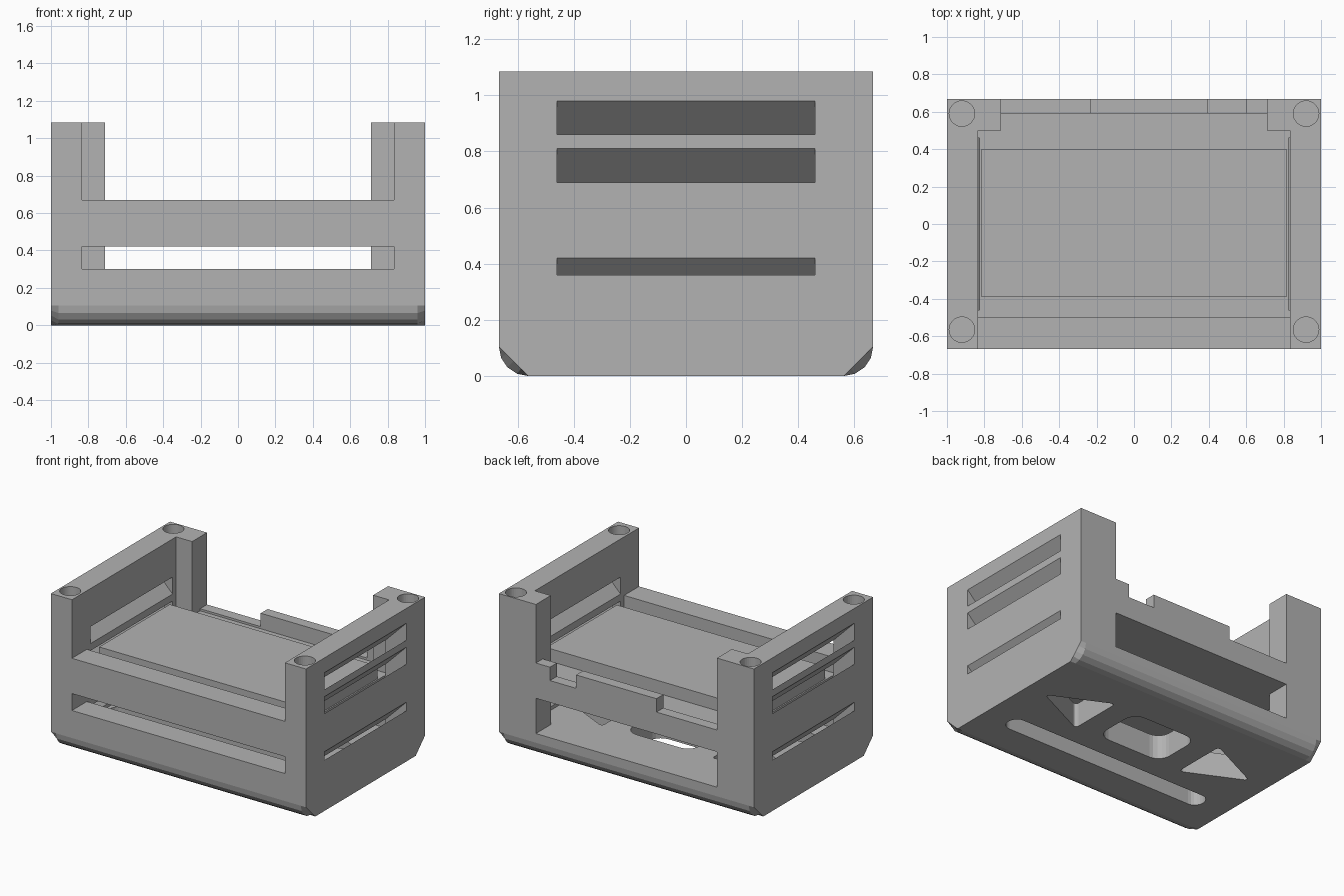
import bpy, bmesh
from math import sin, cos, pi

if "Cube" in bpy.data.objects:
    bpy.data.objects.remove(bpy.data.objects["Cube"])

W, D, H = 1.0, 0.667, 1.085      # half width, half depth, height
IN, POST = 0.835, 0.71           # inner side wall, inner edge of rear posts
FLOOR, DECK, RIM = 0.17, 0.56, 0.67

grey = bpy.data.materials.new("plain grey")
grey.use_nodes = True
grey.diffuse_color = (0.45, 0.45, 0.45, 1)
grey.node_tree.nodes["Principled BSDF"].inputs["Base Color"].default_value = grey.diffuse_color


def finish(name, bm):
    bmesh.ops.recalc_face_normals(bm, faces=bm.faces)
    mesh = bpy.data.meshes.new(name)
    bm.to_mesh(mesh)
    bm.free()
    mesh.materials.append(grey)
    obj = bpy.data.objects.new(name, mesh)
    bpy.context.collection.objects.link(obj)
    return obj


def loft(name, rings):
    """Skin a row of equal point rings and cap both ends."""
    bm = bmesh.new()
    rows = [[bm.verts.new(p) for p in ring] for ring in rings]
    n = len(rows[0])
    for a, b in zip(rows, rows[1:]):
        for i in range(n):
            j = (i + 1) % n
            bm.faces.new((a[i], a[j], b[j], b[i]))
    bm.faces.new(rows[0])
    bm.faces.new(rows[-1])
    return finish(name, bm)


def box(name, x0, x1, y0, y1, z0, z1):
    outline = [(x0, y0), (x1, y0), (x1, y1), (x0, y1)]
    return loft(name, [[(x, y, z) for x, y in outline] for z in (z0, z1)])


def rounded_cutter(name, outline, radius):
    """Upright prism through the floor with rounded corners."""
    obj = loft(name, [[(x, y, z) for x, y in outline] for z in (-0.1, FLOOR + 0.1)])
    bm = bmesh.new()
    bm.from_mesh(obj.data)
    upright = [e for e in bm.edges if abs(e.verts[0].co.z - e.verts[1].co.z) > 0.1]
    bmesh.ops.bevel(bm, geom=upright, offset=radius, offset_type='OFFSET',
                    segments=5, profile=0.5, affect='EDGES')
    bm.to_mesh(obj.data)
    bm.free()
    return obj


# Case block: rounded lower front and rear edges that end in flat chamfers
R, STEPS = 0.105, 4


def profile(x, flat):
    half = []
    for i in range(STEPS + 1):
        t = i / STEPS
        a = t * pi / 2
        u, v = (t, 1 - t) if flat else (1 - cos(a), 1 - sin(a))
        half.append((D - R * u, R * v))
    half.insert(0, (D, H))
    return [(x, y, z) for y, z in half] + [(x, -y, z) for y, z in reversed(half)]


case = loft("case", [profile(-W, True), profile(-W + 0.04, False),
                     profile(W - 0.04, False), profile(W, True)])

TOP = H + 0.1
cutters = [
    # Upper bay with open front and rear
    box("upper_bay", -IN, IN, -0.5, 0.5, DECK, TOP),
    box("rear_recess", -POST, POST, 0.4, 0.59, DECK, TOP),
    box("front_opening", -IN, IN, -0.8, -0.4, RIM, TOP),
    box("rear_opening", -POST, POST, 0.45, 0.8, 0.575, TOP),
    # Lower bay with its front and rear slots
    box("lower_bay", -IN, IN, -0.5, 0.5, FLOOR, 0.42),
    box("front_slot", -IN, IN, -0.8, -0.4, 0.30, 0.42),
    box("rear_slot", -POST, POST, 0.4, 0.8, FLOOR, 0.42),
    # Floor openings
    rounded_cutter("long_floor_slot",
                   [(-0.81, -0.35), (0.81, -0.35), (0.81, -0.21), (-0.81, -0.21)], 0.065),
    rounded_cutter("middle_floor_hole",
                   [(-0.26, -0.05), (0.26, -0.05), (0.26, 0.31), (-0.26, 0.31)], 0.09),
]

for s in (-1, 1):
    cutters.append(rounded_cutter("side_floor_hole",
                   [(s * 0.85, 0.13), (s * 0.43, -0.07), (s * 0.43, 0.33)], 0.035))
    # Vents that slope down towards the inside
    for low, high in ((0.36, 0.42), (0.69, 0.81), (0.86, 0.98)):
        out, inn = 0.05, 0.175
        section = [(W + out, low + out), (W + out, high + out),
                   (W - inn, high - inn), (W - inn, low - inn)]
        cutters.append(loft("side_vent", [[(s * x, y, z) for x, z in section]
                                          for y in (-0.46, 0.46)]))
    # Screw holes in the corner posts
    for y in (-0.565, 0.59):
        ring = [(s * 0.92 + 0.068 * cos(k * pi / 16), y + 0.068 * sin(k * pi / 16))
                for k in range(32)]
        cutters.append(loft("screw_hole", [[(px, py, z) for px, py in ring]
                                           for z in (0.68, TOP)]))

# Cut everything out of the case
bpy.context.view_layer.objects.active = case
for cutter in cutters:
    cutter.hide_render = True
    mod = case.modifiers.new("cut", 'BOOLEAN')
    mod.operation = 'DIFFERENCE'
    mod.solver = 'EXACT'
    mod.object = cutter
    bpy.ops.object.modifier_apply(modifier=mod.name)
    bpy.data.objects.remove(cutter)

# Raised plate on the deck, and the raised parts of the rear wall
box("deck_plate", -0.815, 0.815, -0.39, 0.40, DECK, 0.65)
box("rear_tab", -0.235, 0.395, 0.59, D, 0.575, RIM)
box("rear_step", 0.60, POST, 0.59, D, 0.575, RIM)
